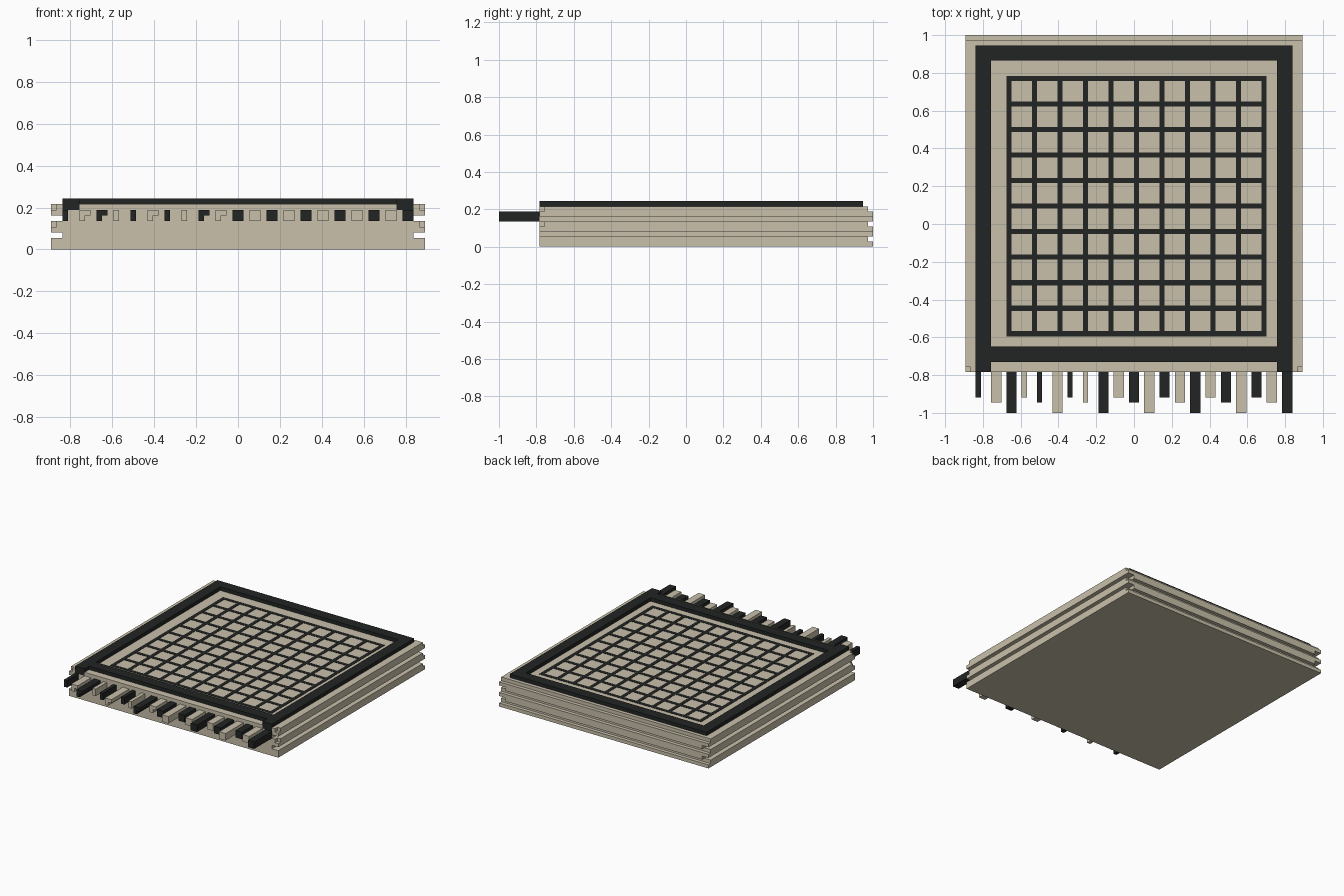
import bpy
import bmesh
from mathutils import Vector

cube = bpy.data.objects.get("Cube")
if cube:
    bpy.data.objects.remove(cube)

U = 1 / 37  # one design step; all sizes below are in steps


def material(name, colour):
    mat = bpy.data.materials.new(name)
    mat.use_nodes = True
    mat.diffuse_color = (*colour, 1)
    mat.node_tree.nodes["Principled BSDF"].inputs["Base Color"].default_value = (*colour, 1)
    return mat


beige = material("warm_beige", (0.584, 0.527, 0.407))
black = material("soft_black", (0.016, 0.018, 0.017))


def block(name, mat, xs, ys, zs, keep=lambda x, y, z: True):
    """Closed solid from the cells between the cut lines whose centre passes keep."""
    cuts = (xs, ys, zs)

    def filled(cell):
        if any(c < 0 or c >= len(s) - 1 for c, s in zip(cell, cuts)):
            return False
        return keep(*[(s[c] + s[c + 1]) / 2 for c, s in zip(cell, cuts)])

    bm = bmesh.new()
    verts = {}

    def corner(key):
        if key not in verts:
            verts[key] = bm.verts.new(Vector([s[k] for k, s in zip(key, cuts)]) * U)
        return verts[key]

    cells = [(i, j, k) for i in range(len(xs) - 1)
             for j in range(len(ys) - 1) for k in range(len(zs) - 1)]
    for cell in filter(filled, cells):
        for axis in range(3):
            b, c = (axis + 1) % 3, (axis + 2) % 3
            for side in (0, 1):
                near = list(cell)
                near[axis] += 2 * side - 1
                if filled(near):
                    continue
                ring = []
                for db, dc in ((0, 0), (1, 0), (1, 1), (0, 1)):
                    key = list(cell)
                    key[axis] += side
                    key[b] += db
                    key[c] += dc
                    ring.append(corner(tuple(key)))
                bm.faces.new(ring if side else ring[::-1])
    mesh = bpy.data.meshes.new(name)
    bm.to_mesh(mesh)
    bm.free()
    mesh.materials.append(mat)
    obj = bpy.data.objects.new(name, mesh)
    bpy.context.collection.objects.link(obj)
    return obj


# Body: stepped grooves on the sides and back, notched front corners, slots for the frame
def body_rule(x, y, z):
    layer, ax = int(z), abs(x)
    if layer in (2, 5) and ax > 31:
        return False
    if layer in (1, 4, 7) and y > 36:
        return False
    if layer in (4, 7) and ax > 32 and y < -28:
        return False
    return not (layer == 7 and 28 < ax < 31 and y < 35)


block("body", beige, [-33, -32, -31, -28, 28, 31, 32, 33],
      [-29, -28, 35, 36, 37], list(range(9)), body_rule)

# Raised border: the side rails are sunk into the body and reach its front edge
block("border_frame", black, [-31, -28, 28, 31], [-29, -27, -24, 32, 35], [7, 8, 9],
      lambda x, y, z: abs(x) > 28 or (z > 8 and (y > 32 or -27 < y < -24)))

# Grid of thin lines on the top face
lines = sorted(5 * n + side for n in range(11) for side in (0, 1))
block("grid_lines", black, [v - 25 for v in lines], [v - 22 for v in lines], [7.9, 8.08],
      lambda x, y, z: int(x + 25) % 5 == 0 or int(y + 22) % 5 == 0)

# Row of pegs along the front: colours alternate, lengths cycle, some are narrow or L-shaped
narrow, angled = (0, 3, 4, 6, 7), (1, 2, 5, 8, 9)
for i in range(21):
    x0 = 3 * i - 31
    length = (5, 6, 8)[i % 3]
    xs = [x0, x0 + 1] if i in narrow else [x0, x0 + 1, x0 + 2]
    block(f"front_peg_{i + 1}", beige if i % 2 else black, xs, [-29 - length, -28.5], [5, 6, 7],
          lambda x, y, z: i not in angled or z > 6 or x < x0 + 1)
